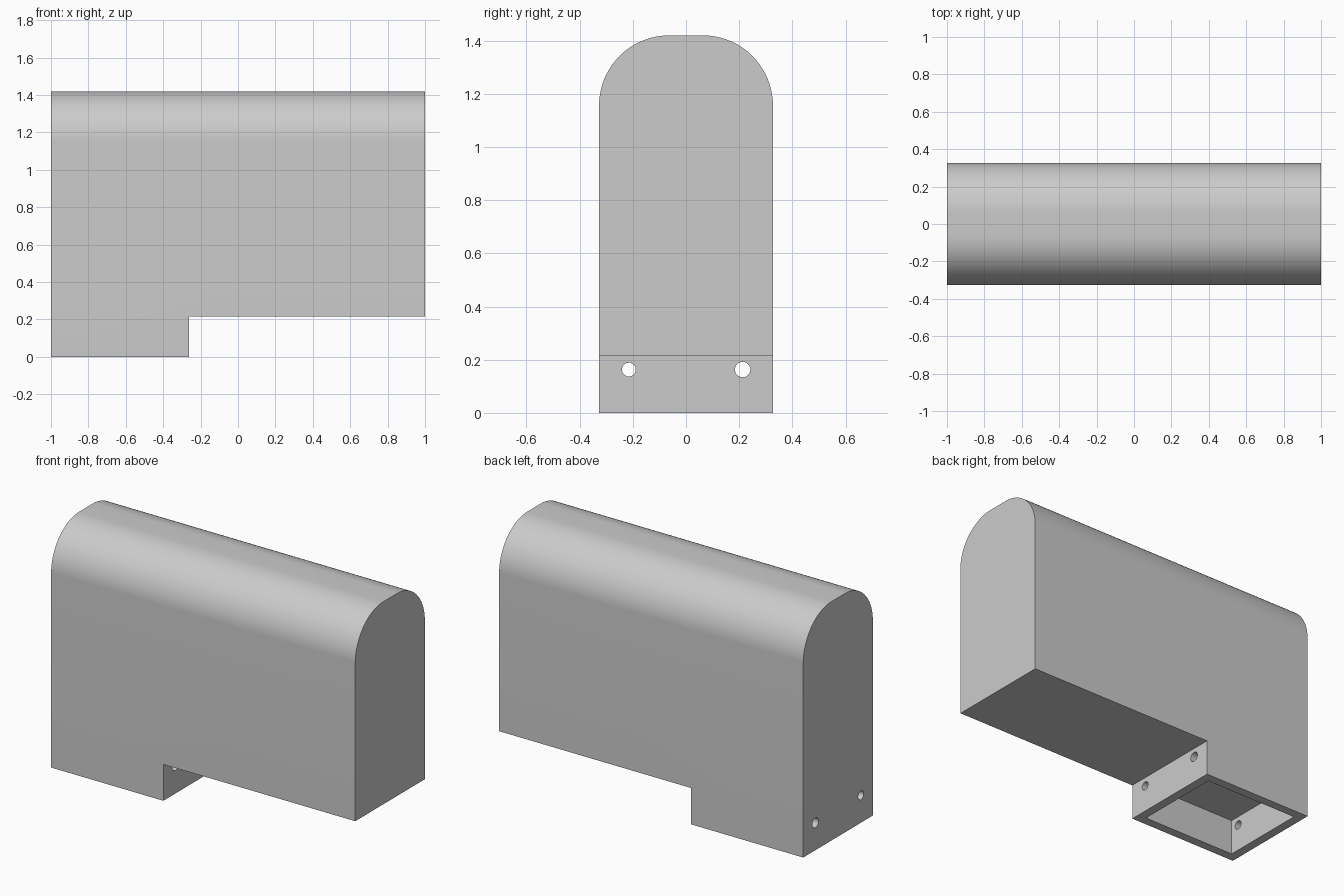
import bpy
import bmesh
from math import radians, sin, cos, pi
from mathutils import Matrix

cube = bpy.data.objects.get("Cube")
if cube:
    bpy.data.objects.remove(cube, do_unlink=True)

HALF_W, HEIGHT, RADIUS = 0.327, 1.42, 0.264
STEP_X, STEP_Z, WALL = -0.262, 0.216, 0.055

grey = bpy.data.materials.new("plain grey")
grey.use_nodes = True
color = (0.6, 0.6, 0.6, 1)
grey.diffuse_color = color
grey.node_tree.nodes["Principled BSDF"].inputs["Base Color"].default_value = color


def add_object(name, bm):
    bmesh.ops.recalc_face_normals(bm, faces=bm.faces)
    mesh = bpy.data.meshes.new(name)
    bm.to_mesh(mesh)
    bm.free()
    mesh.materials.append(grey)
    obj = bpy.data.objects.new(name, mesh)
    bpy.context.collection.objects.link(obj)
    return obj


def box(name, low, high):
    bm = bmesh.new()
    size = [h - l for l, h in zip(low, high)]
    middle = [(h + l) / 2 for l, h in zip(low, high)]
    bmesh.ops.create_cube(bm, size=1, matrix=Matrix.Translation(middle) @ Matrix.Diagonal((*size, 1)))
    return add_object(name, bm)


def rod(name, y, z, radius, x0, x1):
    bm = bmesh.new()
    place = Matrix.Translation(((x0 + x1) / 2, y, z)) @ Matrix.Rotation(pi / 2, 4, "Y")
    bmesh.ops.create_cone(bm, cap_ends=True, segments=32, radius1=radius,
                          radius2=radius, depth=x1 - x0, matrix=place)
    return add_object(name, bm)


# Housing: round-shouldered profile extruded along x
steps = 24
arc = [(HALF_W - RADIUS + RADIUS * cos(i * pi / 2 / steps),
        HEIGHT - RADIUS + RADIUS * sin(i * pi / 2 / steps)) for i in range(steps + 1)]
profile = [(HALF_W, 0)] + arc + [(-y, z) for y, z in reversed(arc)] + [(-HALF_W, 0)]
bm = bmesh.new()
face = bm.faces.new([bm.verts.new((-1, y, z)) for y, z in profile])
extruded = bmesh.ops.extrude_face_region(bm, geom=[face])["geom"]
bmesh.ops.translate(bm, vec=(2, 0, 0), verts=[v for v in extruded if isinstance(v, bmesh.types.BMVert)])
housing = add_object("housing", bm)

# Cutters: raised underside, hollow foot and the two pairs of screw holes
inner = HALF_W - WALL
cutters = [
    box("underside_cutter", (STEP_X, -1, -1), (2, 1, STEP_Z)),
    box("foot_cavity_cutter", (WALL - 1, -inner, -1), (STEP_X - WALL, inner, STEP_Z)),
    rod("front_hole_cutter", -0.215, 0.163, 0.026, -1.1, STEP_X + 0.1),
    rod("back_hole_cutter", 0.213, 0.163, 0.029, -1.1, STEP_X + 0.1),
]
bpy.context.view_layer.objects.active = housing
for cutter in cutters:
    cutter.hide_render = True
    cut = housing.modifiers.new(cutter.name, "BOOLEAN")
    cut.operation = "DIFFERENCE"
    cut.solver = "EXACT"
    cut.object = cutter
    bpy.ops.object.modifier_apply(modifier=cut.name)
    bpy.data.objects.remove(cutter, do_unlink=True)

# Smooth the shoulders and holes, keeping edges sharp
bpy.ops.object.select_all(action="DESELECT")
housing.select_set(True)
bpy.ops.object.shade_smooth_by_angle(angle=radians(30))
